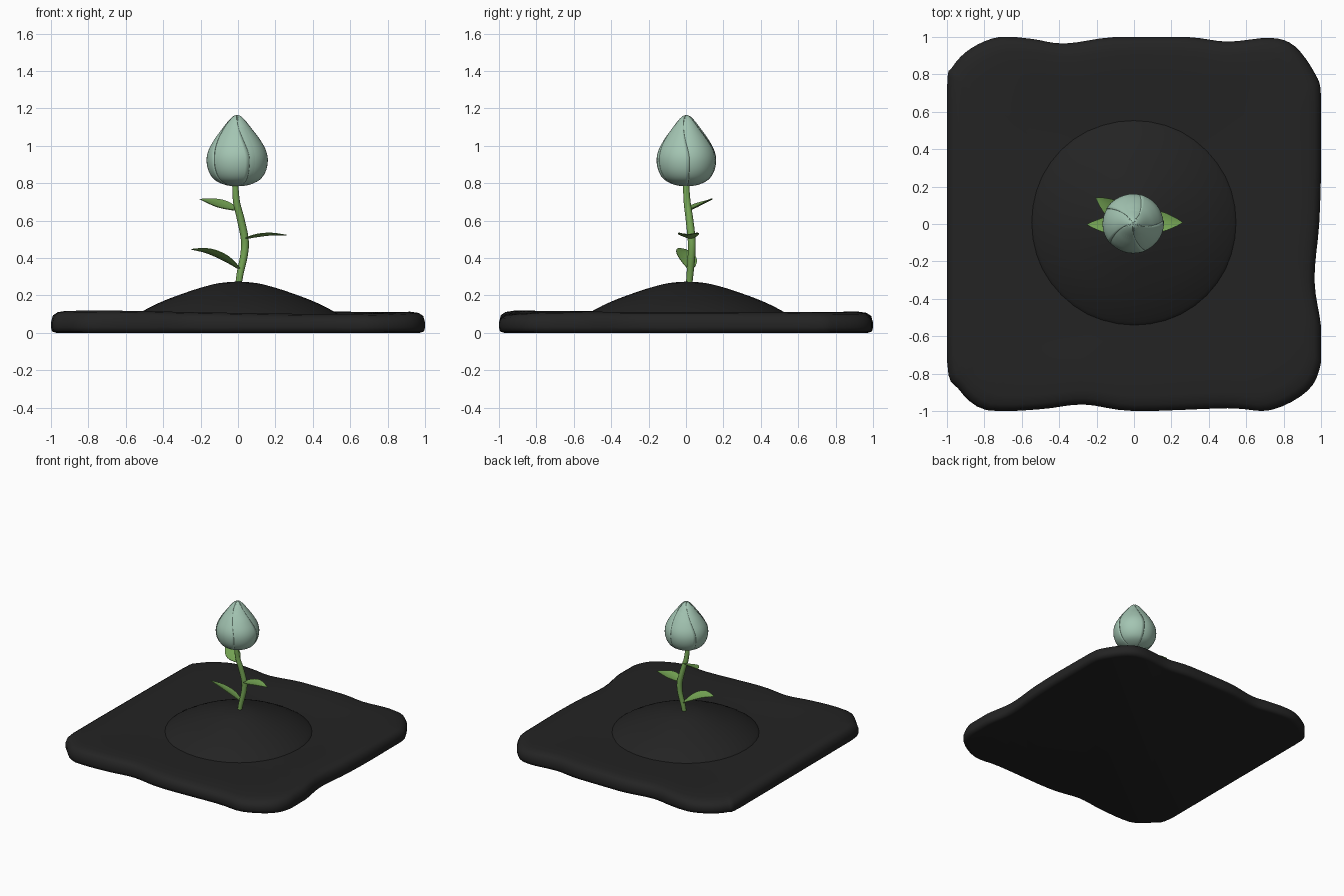
import bpy, bmesh, math
from mathutils import Vector

if "Cube" in bpy.data.objects:
    bpy.data.objects.remove(bpy.data.objects["Cube"])


def material(name, rgb):
    m = bpy.data.materials.new(name)
    m.diffuse_color = (*rgb, 1)
    m.use_nodes = True
    m.node_tree.nodes["Principled BSDF"].inputs["Base Color"].default_value = m.diffuse_color
    return m


SOIL = material("dark soil", (0.017, 0.017, 0.017))
GREEN = material("leaf green", (0.18, 0.38, 0.09))
PALE = material("pale bud green", (0.37, 0.56, 0.45))


def make(name, verts, faces, mat, angle=60):
    me = bpy.data.meshes.new(name)
    me.from_pydata([tuple(v) for v in verts], [], faces)
    bm = bmesh.new()
    bm.from_mesh(me)
    bmesh.ops.remove_doubles(bm, verts=bm.verts, dist=1e-5)
    bmesh.ops.recalc_face_normals(bm, faces=bm.faces)
    bm.to_mesh(me)
    bm.free()
    me.materials.append(mat)
    ob = bpy.data.objects.new(name, me)
    bpy.context.collection.objects.link(ob)
    bpy.ops.object.select_all(action='DESELECT')
    ob.select_set(True)
    bpy.context.view_layer.objects.active = ob
    bpy.ops.object.shade_smooth_by_angle(angle=math.radians(angle))
    return ob


def rings(name, loops, mat, angle=60):
    """Skin a stack of equal-sized closed loops, capping both ends."""
    n = len(loops[0])
    faces = [(i * n + j, i * n + (j + 1) % n, (i + 1) * n + (j + 1) % n, (i + 1) * n + j)
             for i in range(len(loops) - 1) for j in range(n)]
    faces += [tuple(range(n)), tuple(range((len(loops) - 1) * n, len(loops) * n))]
    return make(name, [v for l in loops for v in l], faces, mat, angle)


def spline(pts, sub, closed=False):
    """Catmull-Rom resampling of a short point list."""
    p = [Vector(q) for q in pts]
    n = len(p)
    get = (lambda i: p[i % n]) if closed else (lambda i: p[max(0, min(n - 1, i))])
    out = []
    for i in range(n if closed else n - 1):
        a, b, c, d = get(i - 1), get(i), get(i + 1), get(i + 2)
        for k in range(sub):
            t = k / sub
            out.append(0.5 * (2 * b + (c - a) * t + (2 * a - 5 * b + 4 * c - d) * t * t
                              + (3 * b - a - 3 * c + d) * t ** 3))
    if not closed:
        out.append(p[-1])
    return out


# soil slab: wavy rounded square with a rolled edge and gently uneven top
outline = [(-.97, .84), (-.87, .94), (-.72, 1), (-.55, .99), (-.37, .965), (-.1, 1), (.28, 1),
           (.5, .975), (.73, .995), (.86, .95), (.97, .8), (1, .68), (1, .3), (.99, 0),
           (.965, -.3), (1, -.55), (1, -.74), (.93, -.89), (.73, -.995), (.5, -.985), (0, -1),
           (-.27, -.965), (-.5, -.99), (-.79, -.995), (-.94, -.88), (-1, -.73), (-1, 0), (-1, .72)]
edge = [Vector((max(-1, min(1, v.x)), max(-1, min(1, v.y)), 0))
        for v in spline([(x, y, 0) for x, y in outline], 4, True)]


def top_height(v):
    far = max(0, v.length - 0.5)
    return 0.016 * far * (1 + math.sin(3 * v.x + 2.2 * v.y + 5.2) * 0.9)


profile = [(.97, .0), (.995, .008), (1, .03), (1, .055), (.99, .075), (.965, .092),
           (.92, .1), (.8, .1), (.65, .095), (.5, .09), (.25, .088)]
loops = []
for s, z in profile:
    loops.append([Vector((v.x * s, v.y * s, z + (top_height(v * s) if z > .06 else 0))) for v in edge])
rings("soil_slab", loops, SOIL)


def lathe(name, prof, cx, cy, n, mat):
    return rings(name, [[(cx + r * math.cos(2 * math.pi * j / n), cy + r * math.sin(2 * math.pi * j / n), z)
                         for j in range(n)] for r, z in prof], mat)


# soil mound
mound = spline([(.552, .07, 0), (.55, .09, 0), (.48, .132, 0), (.4, .17, 0), (.3, .208, 0),
                (.2, .241, 0), (.1, .266, 0), (.005, .274, 0)], 3)
lathe("soil_mound", [(v.x, v.y) for v in mound], 0, .007, 40, SOIL)

# stem: curved tapering tube
path = spline([(0, .015, .24), (.012, .022, .32), (.033, .03, .42), (.036, .03, .5),
               (.014, .018, .61), (-.008, .006, .7), (-.015, 0, .8)], 5)
loops = []
for i, p in enumerate(path):
    d = (path[min(i + 1, len(path) - 1)] - path[max(i - 1, 0)]).normalized()
    u = d.cross(Vector((0, 1, 0))).normalized()
    w = d.cross(u)
    r = .016 + .005 * math.sin(math.pi * i / (len(path) - 1))
    loops.append([p + r * (math.cos(a) * u + math.sin(a) * w)
                  for a in [2 * math.pi * k / 12 for k in range(12)]])
rings("stem", loops, GREEN)


def leaf(name, pts, width, roll):
    """Thin pointed leaf with a shallow trough along a curved midrib."""
    mid = spline(pts, 5)
    n = len(mid) - 1
    along = mid[-1] - mid[0]
    side0 = Vector((-along.y, along.x, 0)).normalized()
    loops = []
    for i, p in enumerate(mid):
        t = i / n
        w = max(.006 * (1 - t) + .001, width * math.sin(math.pi * t ** .85) ** 1.1 if 0 < t < 1 else 0)
        side = (side0 + Vector((0, 0, roll))).normalized()
        up = along.cross(side).normalized()
        th = .001 + .004 * math.sin(math.pi * min(1, .15 + t * .8))
        us = [-1, -.5, 0, .5, 1]
        top = [p + side * w * u + up * (.2 * w * u * u + th * (1 - .6 * abs(u))) for u in us]
        bot = [p + side * w * u + up * (.2 * w * u * u - th * (1 - .6 * abs(u))) for u in reversed(us)]
        loops.append(top + bot)
    rings(name, loops, GREEN, 50)


leaf("leaf_low", [(.015, .02, .335), (-.06, .005, .385), (-.16, -.008, .43), (-.252, -.003, .447)], .056, .3)
leaf("leaf_middle", [(.035, .025, .503), (.1, .015, .516), (.18, .01, .525), (.26, .008, .523)], .056, 0)
leaf("leaf_high", [(-.005, .012, .655), (-.07, .05, .672), (-.14, .1, .697), (-.205, .142, .715)], .056, -.25)

# flower bud: a core with overlapping petals that part near the tip
bud = [(v.x, v.y) for v in spline([(.003, .784, 0), (.06, .79, 0), (.12, .817, 0), (.153, .862, 0),
                                   (.165, .92, 0), (.155, .975, 0), (.122, 1.035, 0), (.085, 1.085, 0),
                                   (.05, 1.13, 0), (.024, 1.156, 0), (.004, 1.165, 0)], 4)]
CX, CY = -.005, .002
lathe("bud_core", [(r * .965, z if z < 1.1 else z - .003) for r, z in bud], CX, CY, 40, PALE)


def petal(name, ang):
    cols = 14
    verts = []
    for r, z in bud:
        t = max(0, (z - .93) / .235)
        half = math.radians(58 - 30 * t ** 1.5)
        for j in range(cols + 1):
            u = 2 * j / cols - 1
            a = ang + u * half
            rr = r * (.985 + .015 * u)
            verts.append((CX + rr * math.cos(a), CY + rr * .97 * math.sin(a), z))
    w = cols + 1
    faces = [(i * w + j, i * w + j + 1, (i + 1) * w + j + 1, (i + 1) * w + j)
             for i in range(len(bud) - 1) for j in range(cols)]
    ob = make(name, verts, faces, PALE)
    mod = ob.modifiers.new("thickness", 'SOLIDIFY')
    mod.thickness = .003
    mod.offset = -1


for k in range(5):
    petal(f"petal_{k + 1}", math.radians(20 + 72 * k))
